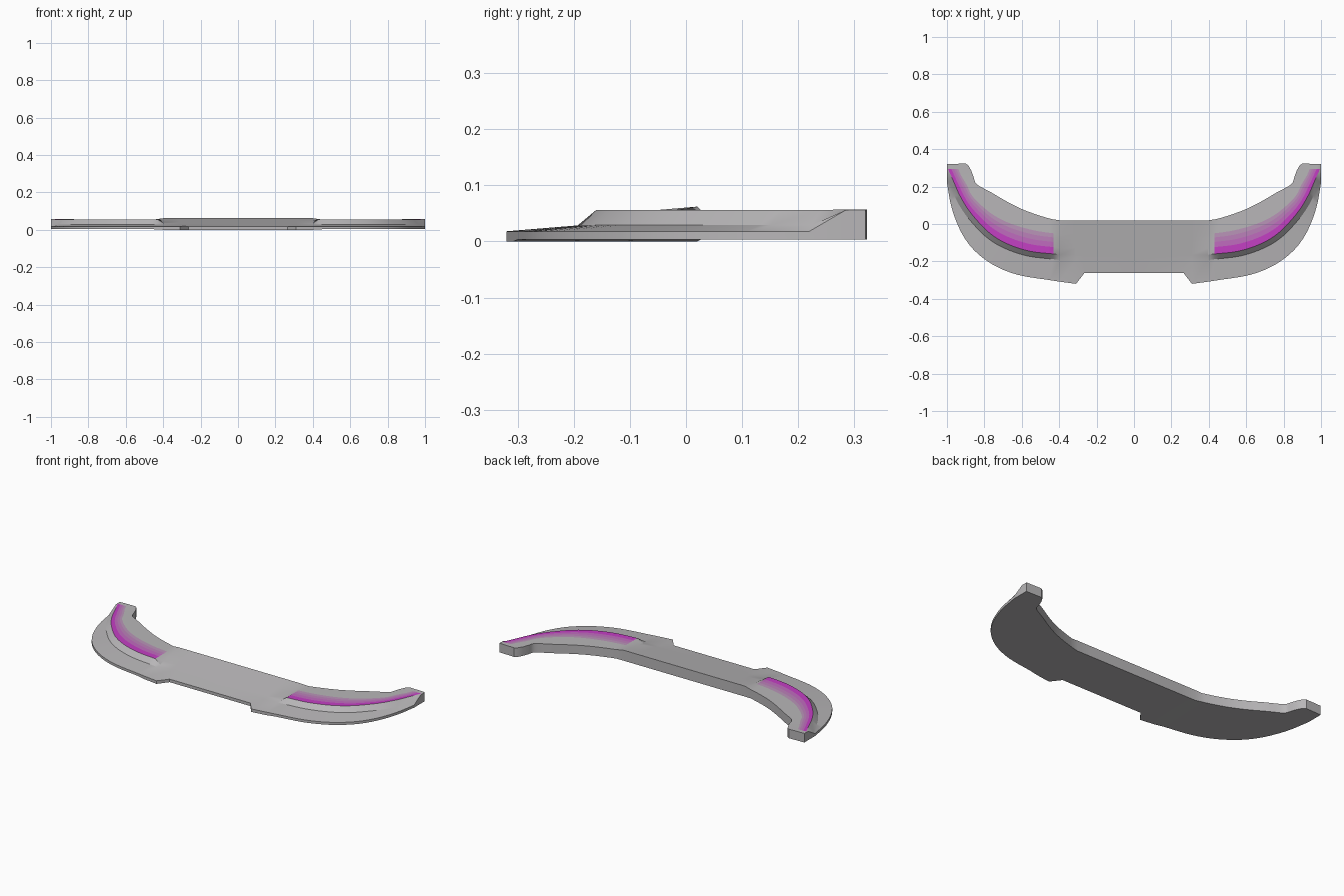
import bpy
import bmesh
from mathutils import Vector

cube = bpy.data.objects.get("Cube")
if cube:
    bpy.data.objects.remove(cube, do_unlink=True)


def make_material(name, colour):
    mat = bpy.data.materials.new(name)
    mat.use_nodes = True
    rgba = (*colour, 1)
    mat.diffuse_color = rgba
    for node in mat.node_tree.nodes:
        if node.type == "BSDF_PRINCIPLED":
            node.inputs["Base Color"].default_value = rgba
            node.inputs["Roughness"].default_value = 0.6
    return mat


materials = [
    make_material("light grey body", (0.48, 0.47, 0.48)),
    make_material("strong magenta stripe", (0.55, 0.05, 0.55)),
    make_material("medium magenta stripe", (0.53, 0.15, 0.52)),
    make_material("pale magenta stripe", (0.50, 0.22, 0.49)),
    make_material("faded magenta stripe", (0.49, 0.30, 0.48)),
]

# Plan of the left half, centre to tip: front edge, step, stripe end, rear edge
PLAN = [
    (0, -.262, 0, -.165, 0, -.05, 0, .02),
    (.265, -.262, .27, -.165, .27, -.05, .27, .02),
    (.31, -.32, .31, -.165, .31, -.05, .31, .02),
    (.40, -.308, .395, -.165, .40, -.055, .40, .02),
    (.45, -.30, .43, -.16, .43, -.05, .44, .026),
    (.62, -.272, .56, -.145, .53, -.035, .52, .05),
    (.75, -.22, .68, -.105, .64, -.005, .60, .08),
    (.85, -.145, .77, -.05, .73, .035, .68, .12),
    (.915, -.06, .84, .02, .80, .085, .76, .167),
    (.96, .04, .895, .09, .865, .15, .84, .212),
    (.985, .13, .94, .17, .895, .21, .857, .25),
    (1, .22, .97, .24, .925, .26, .87, .285),
    (1, .285, .995, .295, .94, .295, .885, .312),
    (1, .32, .998, .32, .945, .322, .90, .323),
]
STRIPE_START, STRIPE_END, CURVE_END = 4, 12, 10
BANDS = (.33, .58, .8)
SUBDIVISIONS = 4


def catmull(a, b, c, d, t):
    return b + (c - a) * t / 2 + (2 * a - 5 * b + 4 * c - d) * t**2 / 2 \
        + (3 * b - a - 3 * c + d) * t**3 / 2


def refine(plan):
    """Round the sweeping part of the plan; keep corners elsewhere."""
    result = []
    for i, row in enumerate(plan):
        result.append((float(i), row))
        if STRIPE_START <= i < CURVE_END:
            for k in range(1, SUBDIVISIONS):
                t = k / SUBDIVISIONS
                rows = zip(plan[i - 1], row, plan[i + 1], plan[i + 2])
                result.append((i + t, [catmull(*v, t) for v in rows]))
    return result


def section(index, row):
    """Cross-section loop from the lower front edge over to the lower rear."""
    front, step, inner, rear = (Vector(row[k:k + 2]) for k in range(0, 8, 2))
    outward = front - step
    foot = step + outward * min(.9, .028 / max(outward.length, .001))
    raised_tip = index >= STRIPE_END
    flat = [front, front, foot, step]
    flat += [step.lerp(inner, t) for t in BANDS] + [inner, rear, rear]
    central = index < STRIPE_START
    bottom = 0 if central else .003
    lip, foot_z, top = (.056, .056, .057) if raised_tip else (.018, .029, .056)
    heights = [bottom, lip, foot_z] + [top] * 6 + [bottom]
    points = []
    for k, (p, z) in enumerate(zip(flat, heights)):
        # the middle is one plain ramp rising to the rear
        if central and 0 < k < 9:
            z = .018 + .044 * max(0, (p.y + .26) / .28)
        points.append(Vector((p.x, p.y, z)))
    return points


# Splitter: sections lofted from the right tip to the left tip
half = refine(PLAN)
stations = [(i, section(i, row), -1) for i, row in reversed(half[1:])]
stations += [(i, section(i, row), 1) for i, row in half]

bm = bmesh.new()
rings = []
for index, points, side in stations:
    rings.append((index, [bm.verts.new((p.x * side, p.y, p.z)) for p in points]))

for (ia, a), (ib, b) in zip(rings, rings[1:]):
    striped = min(ia, ib) >= STRIPE_START and max(ia, ib) <= STRIPE_END
    for k in range(len(a)):
        n = (k + 1) % len(a)
        face = bm.faces.new((a[k], a[n], b[n], b[k]))
        # stripes fade inward from the top of the step
        if striped and 3 <= k <= 6:
            face.material_index = k - 2
bm.faces.new(rings[0][1])
bm.faces.new(rings[-1][1])
bmesh.ops.recalc_face_normals(bm, faces=bm.faces[:])

mesh = bpy.data.meshes.new("front_splitter")
bm.to_mesh(mesh)
bm.free()
for mat in materials:
    mesh.materials.append(mat)
splitter = bpy.data.objects.new("front_splitter", mesh)
bpy.context.collection.objects.link(splitter)
bpy.context.view_layer.objects.active = splitter
splitter.select_set(True)
bpy.ops.object.shade_smooth_by_angle(angle=.45)
